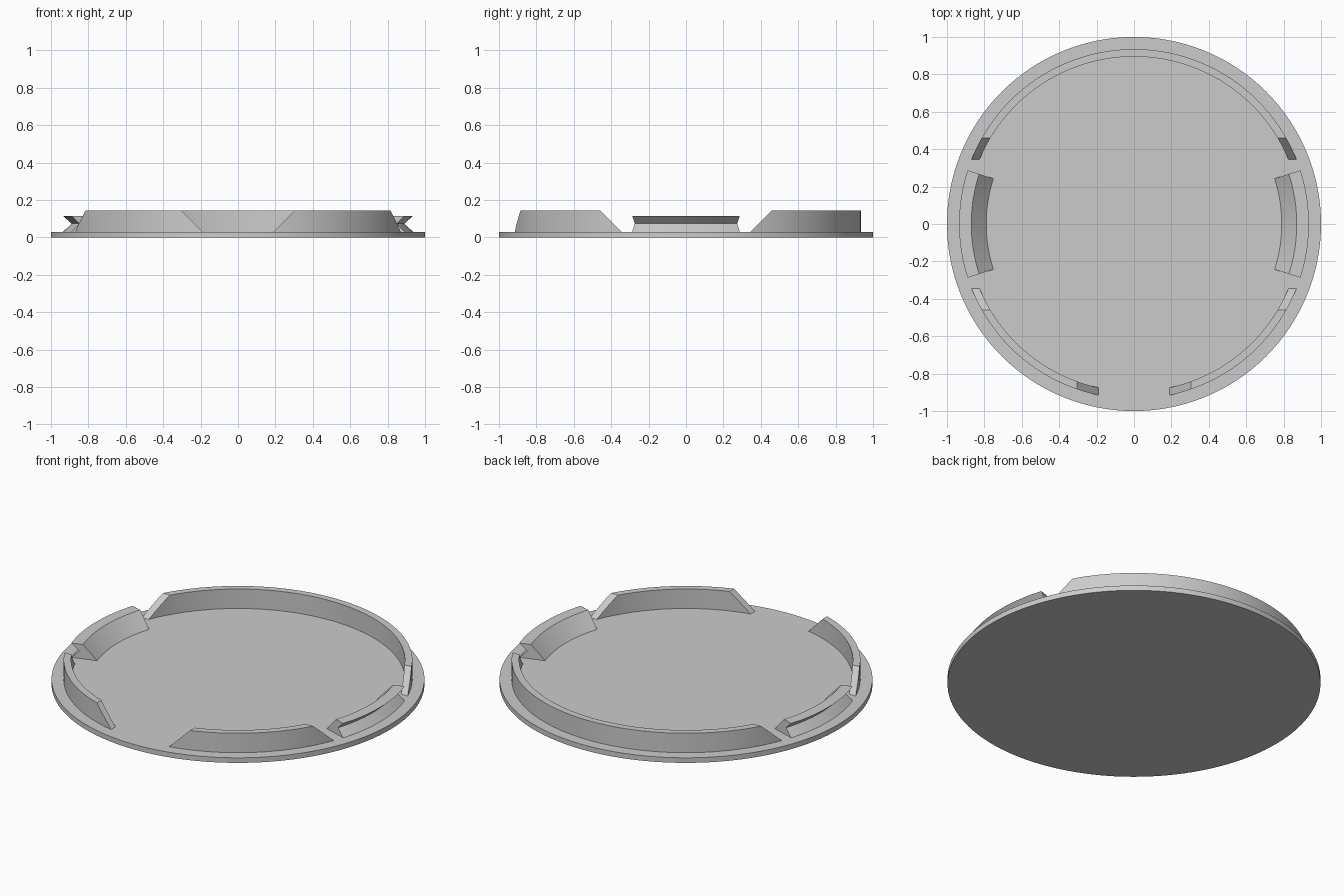
import bpy, bmesh
from math import cos, sin, pi, radians

cube = bpy.data.objects.get("Cube")
if cube:
    bpy.data.objects.remove(cube, do_unlink=True)

grey = bpy.data.materials.new("light grey plastic")
grey.use_nodes = True
colour = (0.6, 0.6, 0.6, 1)
grey.diffuse_color = colour
grey.node_tree.nodes["Principled BSDF"].inputs["Base Color"].default_value = colour

BASE = 0.03      # top of the disc
TOP = 0.145      # top of the walls


def finish(name, bm):
    bmesh.ops.recalc_face_normals(bm, faces=bm.faces)
    mesh = bpy.data.meshes.new(name)
    bm.to_mesh(mesh)
    bm.free()
    mesh.materials.append(grey)
    obj = bpy.data.objects.new(name, mesh)
    bpy.context.collection.objects.link(obj)
    bpy.ops.object.select_all(action='DESELECT')
    obj.select_set(True)
    bpy.context.view_layer.objects.active = obj
    bpy.ops.object.shade_smooth_by_angle(angle=radians(25))


def sweep(profile, start, end, steps):
    """Turn a closed (radius, z) profile round z; a full turn closes up."""
    bm = bmesh.new()
    full = abs(end - start - 2 * pi) < 1e-6
    rings = []
    for i in range(steps if full else steps + 1):
        a = start + (end - start) * i / steps
        rings.append([bm.verts.new((r * cos(a), r * sin(a), z)) for r, z in profile])
    n = len(profile)
    for i in range(steps):
        p, q = rings[i], rings[(i + 1) % len(rings)]
        for j in range(n):
            k = (j + 1) % n
            bm.faces.new((p[j], p[k], q[k], q[j]))
    if not full:
        bm.faces.new(rings[0])
        bm.faces.new(rings[-1])
    return bm


def wall(name, cuts):
    """A ring trimmed by sloping planes, each given as (point, inward normal)."""
    profile = [(0.895, BASE), (0.935, BASE), (0.935, TOP), (0.895, TOP)]
    bm = sweep(profile, 0, 2 * pi, 128)
    for point, normal in cuts:
        bmesh.ops.bisect_plane(bm, geom=bm.verts[:] + bm.edges[:] + bm.faces[:],
                               plane_co=point, plane_no=normal, clear_inner=True)
        bmesh.ops.holes_fill(bm, edges=[e for e in bm.edges if e.is_boundary], sides=0)
    finish(name, bm)


# Round base disc
disc = bmesh.new()
bmesh.ops.create_cone(disc, cap_ends=True, segments=128, radius1=1, radius2=1, depth=BASE)
bmesh.ops.translate(disc, verts=disc.verts, vec=(0, 0, BASE / 2))
finish("base_disc", disc)

# Long back wall and the two front walls, with 45 degree ends
wall("back_wall", [((0, 0.315, 0), (0, 1, -1))])
for side, s in (("left", 1), ("right", -1)):
    wall(f"front_{side}_wall", [((0, -0.315, 0), (0, -1, -1)),
                                ((s * 0.16, 0, 0), (s, 0, -1))])

# Side clips with a notch on the outside and a sloping inner face
clip = [(0.79, BASE), (0.935, BASE), (0.89, 0.073), (0.935, 0.115), (0.87, 0.115)]
half = radians(17.9)
for side, middle in (("left", 0), ("right", pi)):
    finish(f"{side}_clip", sweep(clip, middle - half, middle + half, 24))
